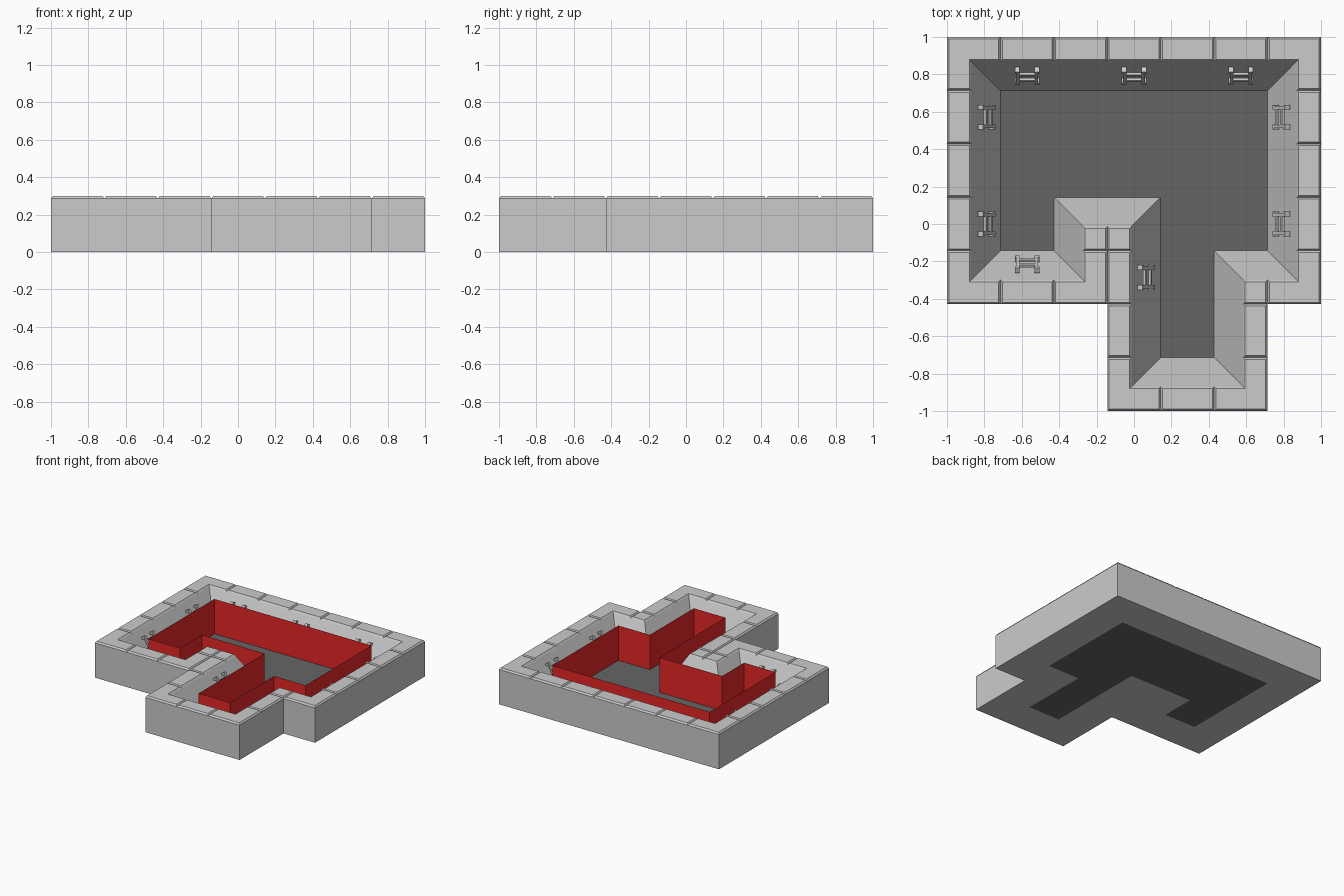
import bpy, bmesh
from math import atan2, hypot
from mathutils import Vector, Matrix

if "Cube" in bpy.data.objects:
    bpy.data.objects.remove(bpy.data.objects["Cube"])

U = 1 / 7          # half a grid cell
E = 0.156          # horizontal run of the sloped bank
H = 2 * U          # rim height
TOP = 0.299        # top of cap stones


def material(name, rgb):
    m = bpy.data.materials.new(name)
    m.diffuse_color = (*rgb, 1)
    m.use_nodes = True
    m.node_tree.nodes["Principled BSDF"].inputs["Base Color"].default_value = m.diffuse_color
    return m


def finish(bm, name, mat=None):
    bmesh.ops.remove_doubles(bm, verts=bm.verts, dist=1e-5)
    me = bpy.data.meshes.new(name)
    bm.to_mesh(me)
    bm.free()
    ob = bpy.data.objects.new(name, me)
    bpy.context.collection.objects.link(ob)
    if mat:
        me.materials.append(mat)
    return ob


def offset(loop, d):
    """Grow a clockwise right-angled loop outward by d."""
    out = []
    n = len(loop)
    for i in range(n):
        a, b, c = Vector(loop[i - 1]), Vector(loop[i]), Vector(loop[(i + 1) % n])
        d1, d2 = (b - a).normalized(), (c - b).normalized()
        out.append(b + d * Vector((-d1.y - d2.y, d1.x + d2.x)))
    return out


def strip(bm, a, za, b, zb):
    """Ring of quads between two loops."""
    n = len(a)
    va = [bm.verts.new((p[0], p[1], za)) for p in a]
    vb = [bm.verts.new((p[0], p[1], zb)) for p in b]
    for i in range(n):
        j = (i + 1) % n
        bm.faces.new((va[i], va[j], vb[j], vb[i]))


def cap(bm, loop, z):
    bm.faces.new([bm.verts.new((p[0], p[1], z)) for p in reversed(loop)])


inner = [(x * U, y * U) for x, y in [(-5, 5), (5, 5), (5, -1), (3, -1), (3, -5),
                                     (1, -5), (1, 1), (-3, 1), (-3, -1), (-5, -1)]]
outer = [(x * U, y * U) for x, y in [(-7, 7), (7, 7), (7, -3), (5, -3),
                                     (5, -7), (-1, -7), (-1, -3), (-7, -3)]]
crest, edge = offset(inner, E), offset(inner, 2 * U)

# Bank: slope, rim top, outer wall, underside
bm = bmesh.new()
strip(bm, inner, 0, crest, H)
strip(bm, crest, H, edge, H)
strip(bm, outer, H, outer, 0)
strip(bm, edge, 0, inner, 0)
finish(bm, "bank")

# Dark floor
bm = bmesh.new()
cap(bm, inner, 0)
finish(bm, "floor", material("dark", (0.13, 0.13, 0.13)))

# Red upright sheet around the floor
bm = bmesh.new()
strip(bm, inner, 0, inner, H)
finish(bm, "red_wall", material("red", (0.8, 0.02, 0.02)))

# Cap stones: one chamfered block per rim cell
floor_cells = {(i, j) for i in range(1, 6) for j in (4, 5)}
floor_cells |= {(1, 3), (4, 3), (5, 3), (4, 2), (4, 1)}
ring = {(i + a, j + b) for i, j in floor_cells
        for a in (-1, 0, 1) for b in (-1, 0, 1)} - floor_cells
bm = bmesh.new()
for i, j in sorted(ring):
    is_floor = lambda a, b: (i + a, j + b) in floor_cells
    w, s = (2 * i - 7) * U, (2 * j - 7) * U
    x0, x1 = w + E * is_floor(-1, 0), w + H - E * is_floor(1, 0)
    y0, y1 = s + E * is_floor(0, -1), s + H - E * is_floor(0, 1)
    loop = [(x0, y1), (x1, y1), (x1, y0), (x0, y0)]
    if not any(is_floor(a, b) for a, b in ((1, 0), (-1, 0), (0, 1), (0, -1))):
        # Corner cell: notch the corner that touches the floor
        a, b = next((a, b) for a in (-1, 1) for b in (-1, 1) if is_floor(a, b))
        k = {(-1, 1): 0, (1, 1): 1, (1, -1): 2, (-1, -1): 3}[a, b]
        cx, cy = loop[k]
        mx, my = cx - a * E, cy - b * E
        first, last = ((cx, my), (mx, cy)) if a * b < 0 else ((mx, cy), (cx, my))
        loop[k:k + 1] = [first, (mx, my), last]
    top = offset(loop, -0.01)
    strip(bm, top, TOP, loop, H)
    cap(bm, top, TOP)
finish(bm, "cap_stones")


# Rung brackets lying parallel to the slope
def box(bm, m, c, size):
    bmesh.ops.create_cube(bm, size=1, matrix=m @ Matrix.Translation(c) @ Matrix.Diagonal((*size, 1)))


def bracket(name, x, y, nx, ny):
    k = hypot(E, H)
    up = Vector((nx * E, ny * E, H)) / k
    side = Vector((ny, -nx, 0))
    face = side.cross(up)
    m = Matrix((side, up, face)).transposed().to_4x4()
    m.translation = (x, y, 0.185)
    bm = bmesh.new()
    for s in (-1, 1):
        box(bm, m, (s * 0.05, 0, 0), (0.018, 0.13, 0.014))
        box(bm, m, (0, s * 0.03, 0), (0.09, 0.016, 0.014))
        for t in (-1, 1):
            box(bm, m, (s * 0.053, t * 0.062, -0.008), (0.026, 0.018, 0.03))
    finish(bm, name)


spots = [(x, 0.785, 0, 1) for x in (-4 * U, 0, 4 * U)]
spots += [(s * 0.78, y, s, 0) for s in (-1, 1) for y in (0, 4 * U)]
spots += [(-4 * U, -0.208, 0, -1), (0.073, -2 * U, -1, 0)]
for n, p in enumerate(spots):
    bracket(f"rung_bracket_{n + 1}", *p)
